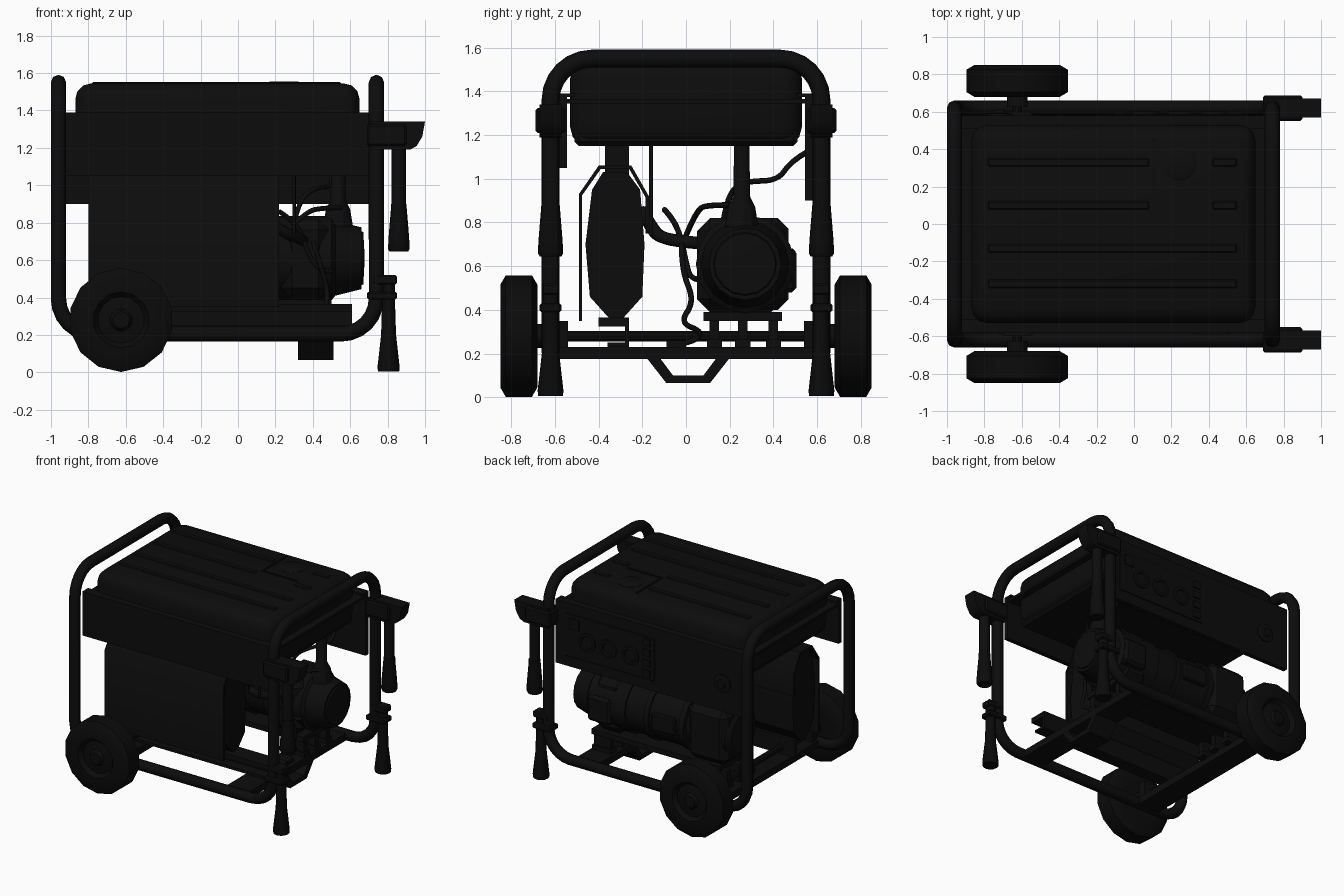
import bpy, bmesh, math
from mathutils import Vector, Matrix

old = bpy.data.objects.get("Cube")
if old:
    bpy.data.objects.remove(old, do_unlink=True)


def material(name, value):
    m = bpy.data.materials.new(name)
    m.use_nodes = True
    colour = (value, value, value, 1)
    m.diffuse_color = colour
    m.node_tree.nodes["Principled BSDF"].inputs["Base Color"].default_value = colour
    return m


PAINT = material("black paint", 0.0038)
RUBBER = material("black rubber", 0.0032)


def finish(name, bm, mat, angle=35):
    bmesh.ops.recalc_face_normals(bm, faces=bm.faces[:])
    mesh = bpy.data.meshes.new(name)
    bm.to_mesh(mesh)
    bm.free()
    mesh.materials.append(mat)
    ob = bpy.data.objects.new(name, mesh)
    bpy.context.collection.objects.link(ob)
    smooth(ob, angle)
    return ob


def smooth(ob, angle=35):
    bpy.ops.object.select_all(action='DESELECT')
    ob.select_set(True)
    bpy.context.view_layer.objects.active = ob
    bpy.ops.object.shade_smooth_by_angle(angle=math.radians(angle))


def box(name, x, y, z, mat=PAINT, bevel=0.0, segments=1):
    """Box from (min, max) pairs."""
    bm = bmesh.new()
    bmesh.ops.create_cube(bm, size=1)
    for v in bm.verts:
        v.co = [sum(r) / 2 + c * (r[1] - r[0]) for c, r in zip(v.co, (x, y, z))]
    if bevel:
        bmesh.ops.bevel(bm, geom=bm.edges[:], offset=bevel, segments=segments,
                        profile=0.5, affect='EDGES')
    return finish(name, bm, mat)


def lathe(name, profile, centre, axis='X', sides=16, mat=PAINT, turn=0.0):
    """Spin (distance along axis, radius) pairs about an axis."""
    turn_to = {'X': Matrix.Rotation(math.pi / 2, 3, 'Y'),
               'Y': Matrix.Rotation(-math.pi / 2, 3, 'X'),
               'Z': Matrix.Identity(3)}[axis]
    bm = bmesh.new()
    rings = []
    for d, r in profile:
        ring = []
        for i in range(sides):
            a = 2 * math.pi * i / sides + turn
            p = turn_to @ Vector((r * math.cos(a), r * math.sin(a), d))
            ring.append(bm.verts.new(p + Vector(centre)))
        rings.append(ring)
    for a, b in zip(rings, rings[1:]):
        for i in range(sides):
            j = (i + 1) % sides
            bm.faces.new((a[i], a[j], b[j], b[i]))
    bm.faces.new(rings[0])
    bm.faces.new(rings[-1])
    return finish(name, bm, mat)


def prism(name, outline, axis, lo, hi, mat=PAINT):
    """Extrude a 2D outline: (x, z) along Y, or (y, z) along X."""
    place = (lambda p, d: (d, p[0], p[1])) if axis == 'X' else (lambda p, d: (p[0], d, p[1]))
    bm = bmesh.new()
    face = bm.faces.new([bm.verts.new(place(p, lo)) for p in outline])
    out = bmesh.ops.extrude_face_region(bm, geom=[face])
    step = Vector(place((0, 0), hi - lo))
    bmesh.ops.translate(bm, vec=step, verts=[g for g in out["geom"] if isinstance(g, bmesh.types.BMVert)])
    return finish(name, bm, mat)


def fillet(points, radius, steps=6):
    """Round the corners of a closed path."""
    path = []
    for i, p in enumerate(points):
        p = Vector(p)
        a = p + (Vector(points[i - 1]) - p).normalized() * radius
        b = p + (Vector(points[(i + 1) % len(points)]) - p).normalized() * radius
        centre = a + b - p
        for k in range(steps + 1):
            t = math.pi / 2 * k / steps
            path.append(centre + (p - b) * math.cos(t) + (p - a) * math.sin(t))
    return path


def tube(name, points, radius, closed=False, curved=False, mat=PAINT):
    curve = bpy.data.curves.new(name, 'CURVE')
    curve.dimensions = '3D'
    curve.bevel_depth = radius
    curve.bevel_resolution = 2
    curve.use_fill_caps = True
    s = curve.splines.new('NURBS' if curved else 'POLY')
    s.points.add(len(points) - 1)
    for sp, p in zip(s.points, points):
        sp.co = (*p, 1)
    s.use_cyclic_u = closed
    s.use_endpoint_u = curved
    s.order_u = 3
    s.resolution_u = 5
    curve.materials.append(mat)
    ob = bpy.data.objects.new(name, curve)
    bpy.context.collection.objects.link(ob)
    bpy.ops.object.select_all(action='DESELECT')
    ob.select_set(True)
    bpy.context.view_layer.objects.active = ob
    bpy.ops.object.convert(target='MESH')
    smooth(ob, 50)


# Tubular frame: one loop over both ends and along both bottom rails
L, R, W, TOP, LOW = -0.96, 0.74, 0.62, 1.55, 0.205
tube("frame", fillet([(L, -W, TOP), (L, W, TOP), (L, W, LOW), (R, W, LOW),
                      (R, W, TOP), (R, -W, TOP), (R, -W, LOW), (L, -W, LOW)], 0.19),
     0.041, closed=True)

# Base cross members, engine rails and bent middle foot
for name, x in (("front_cross_member", (0.32, 0.51)), ("rear_cross_member", (-0.72, -0.54))):
    box(name, x, (-0.6, 0.6), (0.175, 0.23))
foot = [(-0.18, 0.18), (-0.09, 0.065), (0.11, 0.065), (0.2, 0.18),
        (0.14, 0.18), (0.08, 0.1), (-0.06, 0.1), (-0.12, 0.18)]
prism("middle_foot", foot, 'X', 0.32, 0.51)
box("muffler_rail_top", (-0.75, 0.61), (-0.4, -0.26), (0.325, 0.365))
box("muffler_rail_web", (-0.75, 0.61), (-0.28, -0.26), (0.23, 0.34))
box("muffler_rail_base", (-0.75, 0.61), (-0.36, -0.26), (0.23, 0.25))
box("engine_plate", (-0.6, 0.5), (0.08, 0.44), (0.35, 0.39))
for i, y in enumerate((0.13, 0.26, 0.4)):
    for j, x in enumerate((-0.58, 0.42)):
        box(f"engine_mount_{i}_{j}", (x - 0.07, x + 0.07), (y - 0.022, y + 0.022), (0.22, 0.36))
        box(f"mount_pad_{i}_{j}", (x - 0.08, x + 0.08), (y - 0.035, y + 0.035), (0.23, 0.265))
box("drain_block", (0.34, 0.48), (-0.09, 0.0), (0.22, 0.26))

# Fuel tank with bevelled top, flange, ribs, cap recess and cap
box("fuel_tank", (-0.87, 0.65), (-0.53, 0.53), (1.15, 1.545), bevel=0.085, segments=3)
box("tank_lower", (-0.85, 0.63), (-0.51, 0.51), (1.15, 1.3), bevel=0.02)
box("tank_flange", (-0.925, 0.705), (-0.55, 0.55), (1.345, 1.365))
ribs = [(-0.78, 0.08, 0.33), (-0.78, 0.08, 0.1), (-0.78, 0.55, -0.13),
        (-0.78, 0.55, -0.32), (0.42, 0.55, 0.33), (0.42, 0.55, 0.1)]
for i, (x0, x1, y) in enumerate(ribs):
    box(f"tank_rib_{i}", (x0, x1), (y - 0.022, y + 0.022), (1.53, 1.553), bevel=0.006)
for i, (x, y) in enumerate((((0.1, 0.4), (0.14, 0.152)), ((0.1, 0.112), (0.14, 0.45)))):
    box(f"cap_surround_{i}", x, y, (1.53, 1.552))
lathe("fuel_cap", [(0, 0.09), (0.012, 0.09), (0.02, 0.075)], (0.245, 0.32, 1.535), 'Z', 20)

# Side panels with folded top lips
for name, s, low in (("front_panel", -1, 1.05), ("control_panel", 1, 0.9)):
    box(name, (-0.925, 0.71), sorted((s * 0.545, s * 0.58)), (low, 1.39))
    box(name + "_lip", (-0.925, 0.71), sorted((s * 0.51, s * 0.58)), (1.375, 1.39))

# Control panel fittings: sockets, breakers and dial
box("socket_plate", (-0.14, 0.62), (0.575, 0.587), (0.98, 1.31), bevel=0.004)
for i, x in enumerate((0.43, 0.25, 0.06)):
    lathe(f"socket_{i}", [(0, 0.07), (0.02, 0.07), (0.022, 0.05), (0.01, 0.045)],
          (x, 0.58, 1.13), 'Y', 16)
for i, z in enumerate((1.03, 1.11, 1.19, 1.27)):
    box(f"breaker_{i}", (-0.11, -0.05), (0.58, 0.6), (z - 0.025, z + 0.025))
box("meter", (0.5, 0.58), (0.58, 0.598), (1.2, 1.28))
lathe("switch_dial", [(0, 0.07), (0.015, 0.07), (0.02, 0.035), (0.035, 0.03)],
      (-0.72, 0.575, 1.12), 'Y', 16)

# Wheels, hubs and axle
tyre = [(-0.085, 0.15), (-0.085, 0.235), (-0.06, 0.278), (0.06, 0.278), (0.085, 0.235),
        (0.085, 0.15), (0.055, 0.125), (0.065, 0.06), (0.085, 0.045)]
for side, s in (("left", 1), ("right", -1)):
    lathe(side + "_wheel", [(s * d, r) for d, r in tyre], (-0.625, s * 0.765, 0.28), 'Y', 14,
          RUBBER, math.pi / 14)
    box(side + "_axle_bracket", (-0.7, -0.55), sorted((s * 0.54, s * 0.6)), (0.19, 0.35))
    lathe(side + "_axle_collar", [(0, 0.055), (0.07, 0.055)],
          (-0.625, s * 0.66 - 0.035, 0.28), 'Y', 12)
lathe("axle", [(-0.72, 0.025), (0.72, 0.025)], (-0.625, 0, 0.28), 'Y', 10)

# Support legs and folding handles on the wheel-free end
bracket = [(0.71, 1.34), (1.0, 1.34), (0.985, 1.26), (0.955, 1.21), (0.92, 1.19), (0.71, 1.19)]
for side, s in (("front", -1), ("back", 1)):
    y = s * W
    lathe(side + "_leg", [(0.005, 0.057), (0.03, 0.059), (0.2, 0.04), (0.36, 0.035), (0.5, 0.035)],
          (0.805, y, 0), 'Z', 12, RUBBER)
    box(side + "_leg_clamp", (0.69, 0.85), (y - 0.05, y + 0.05), (0.39, 0.43), bevel=0.008)
    box(side + "_leg_cap", (0.72, 0.85), (y - 0.04, y + 0.04), (0.47, 0.52), bevel=0.008)
    prism(side + "_handle_bracket", bracket, 'Y', y - 0.05, y + 0.05)
    box(side + "_handle_clamp", (0.69, 0.9), (y - 0.068, y + 0.068), (1.21, 1.325), bevel=0.01)
    lathe(side + "_handle", [(0.88, 0.038), (1.22, 0.038)], (0.86, y, 0), 'Z', 12)
    lathe(side + "_grip", [(0.645, 0.05), (0.66, 0.058), (0.72, 0.055), (0.88, 0.042), (0.9, 0.042)],
          (0.86, y, 0), 'Z', 12, RUBBER)

# Muffler with bent heat shield
muffler = [(-0.35, 0.36), (-0.44, 0.46), (-0.46, 0.7), (-0.43, 0.95), (-0.38, 1.03), (-0.27, 1.03),
           (-0.21, 0.95), (-0.19, 0.7), (-0.2, 0.46), (-0.29, 0.36)]
prism("muffler", muffler, 'X', -0.78, 0.2)
shield = [(-0.49, 0.35), (-0.49, 0.93), (-0.4, 1.06), (-0.25, 1.06), (-0.17, 0.92), (-0.17, 0.75)]
inner = [(-0.185, 0.75), (-0.185, 0.915), (-0.26, 1.045), (-0.39, 1.045), (-0.475, 0.925), (-0.475, 0.35)]
prism("heat_shield", shield + inner, 'X', -0.8, 0.22)
box("muffler_hanger", (-0.35, -0.2), (-0.37, -0.26), (1.0, 1.18))

# Engine and generator drum lying along x
lathe("generator_drum", [(-0.68, 0.15), (-0.65, 0.19), (-0.3, 0.19), (-0.3, 0.21), (0.2, 0.21),
                         (0.22, 0.225), (0.5, 0.225), (0.52, 0.2), (0.66, 0.165)],
      (0, 0.27, 0.61), 'X', 16)
lathe("starter_cover", [(0, 0.15), (0.02, 0.14), (0.025, 0.05)], (0.65, 0.27, 0.61), 'X', 16)
box("generator_end", (-0.66, -0.32), (0.07, 0.47), (0.4, 0.82), bevel=0.05)
box("crankcase", (0.23, 0.49), (0.05, 0.45), (0.39, 0.82), bevel=0.06)
box("side_cover", (0.3, 0.5), (0.42, 0.505), (0.48, 0.68), bevel=0.02)
for i, x in enumerate((-0.3, 0.0, 0.2)):
    lathe(f"drum_band_{i}", [(-0.02, 0.225), (0.02, 0.225)], (x, 0.27, 0.61), 'X', 16)
box("drum_terminal_box", (-0.25, -0.05), (0.44, 0.5), (0.55, 0.68), bevel=0.01)
lathe("engine_neck", [(0.78, 0.08), (0.87, 0.065), (0.92, 0.04), (1.17, 0.037)],
      (0.535, 0.255, 0), 'Z', 10)

# Exhaust pipe, fuel line, drain hose and cable
tube("exhaust_pipe", [(0.1, -0.2, 0.85), (0.2, -0.16, 0.78), (0.28, -0.12, 0.73),
                      (0.35, 0.0, 0.71), (0.35, 0.12, 0.7)], 0.03, curved=True)
tube("fuel_line", [(0.3, -0.16, 1.16), (0.3, -0.16, 0.74)], 0.009)
tube("drain_hose", [(0.4, -0.02, 0.7), (0.44, -0.02, 0.58), (0.48, 0.04, 0.44), (0.47, -0.03, 0.34),
                    (0.45, 0.08, 0.3), (0.42, 0.03, 0.25), (0.4, -0.06, 0.24)], 0.013, curved=True)
tube("control_cable", [(0.3, 0.17, 0.8), (0.33, 0.19, 0.93), (0.42, 0.27, 0.99), (0.5, 0.42, 0.99),
                       (0.5, 0.48, 1.08), (0.45, 0.55, 1.12)], 0.013, curved=True)
tube("engine_hose", [(0.22, -0.1, 0.86), (0.32, -0.04, 0.8), (0.38, 0.0, 0.62), (0.44, 0.02, 0.54),
                     (0.5, 0.06, 0.54)], 0.013, curved=True)
tube("breather_hose", [(0.25, 0.0, 0.74), (0.36, 0.05, 0.86), (0.46, 0.1, 0.88), (0.55, 0.2, 0.88)],
     0.013, curved=True)
